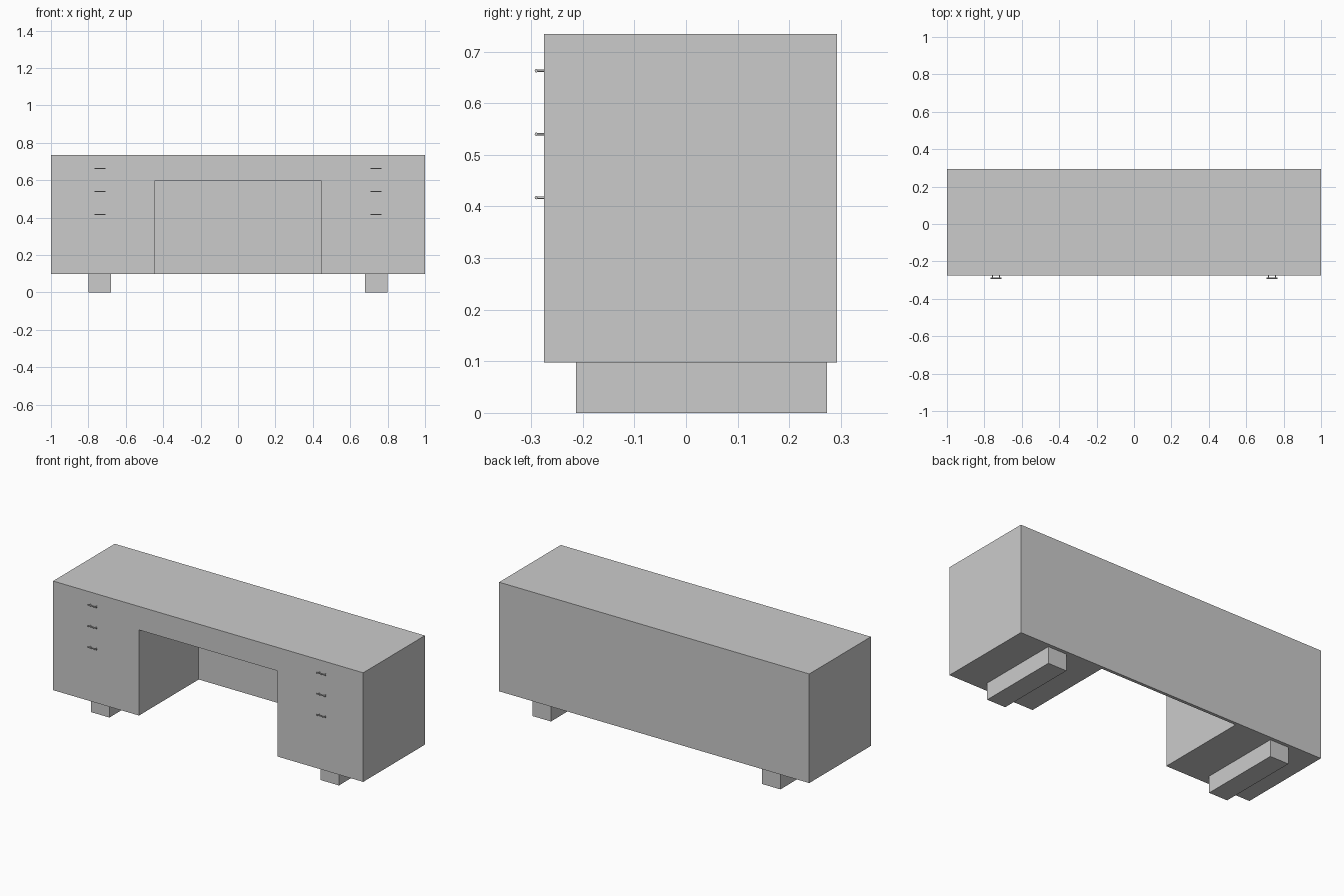
import bpy
from mathutils import Vector

if "Cube" in bpy.data.objects:
    bpy.data.objects.remove(bpy.data.objects["Cube"])


def box(name, lo, hi):
    lo, hi = Vector(lo), Vector(hi)
    bpy.ops.mesh.primitive_cube_add(size=1, location=(lo + hi) / 2)
    ob = bpy.context.object
    ob.name = name
    ob.scale = hi - lo
    bpy.ops.object.transform_apply(location=False, rotation=False, scale=True)
    return ob


def rod(name, a, b, radius):
    a, b = Vector(a), Vector(b)
    d = b - a
    bpy.ops.mesh.primitive_cylinder_add(
        vertices=16, radius=radius, depth=d.length, location=(a + b) / 2,
        rotation=d.to_track_quat('Z', 'Y').to_euler())
    ob = bpy.context.object
    ob.name = name
    bpy.ops.object.shade_smooth_by_angle()
    return ob


FRONT, BACK = -0.275, 0.293

# Desk body with the kneehole cut out, leaving a thin back panel
body = box("desk_body", (-1, FRONT, 0.098), (1, BACK, 0.734))
cutter = box("kneehole_cutter", (-0.446, FRONT - 0.1, 0), (0.446, BACK - 0.018, 0.597))
cut = body.modifiers.new("kneehole", 'BOOLEAN')
cut.operation = 'DIFFERENCE'
cut.solver = 'EXACT'
cut.object = cutter
bpy.context.view_layer.objects.active = body
bpy.ops.object.modifier_apply(modifier=cut.name)
bpy.data.objects.remove(cutter)

for side, s in (("left", -1), ("right", 1)):
    # Plinth foot running front to back under each pedestal
    x = s * 0.74
    box(f"{side}_foot", (x - 0.06, -0.213, 0), (x + 0.06, 0.273, 0.098))

    # Three bar handles per pedestal: a bar on two posts
    hx = s * 0.738
    for i, z in enumerate((0.417, 0.540, 0.663)):
        y = -0.290
        rod(f"{side}_handle_bar_{i}", (hx - 0.029, y, z), (hx + 0.029, y, z), 0.0032)
        for p in (-0.019, 0.019):
            rod(f"{side}_handle_post_{i}", (hx + p, FRONT + 0.002, z), (hx + p, y, z), 0.0022)
